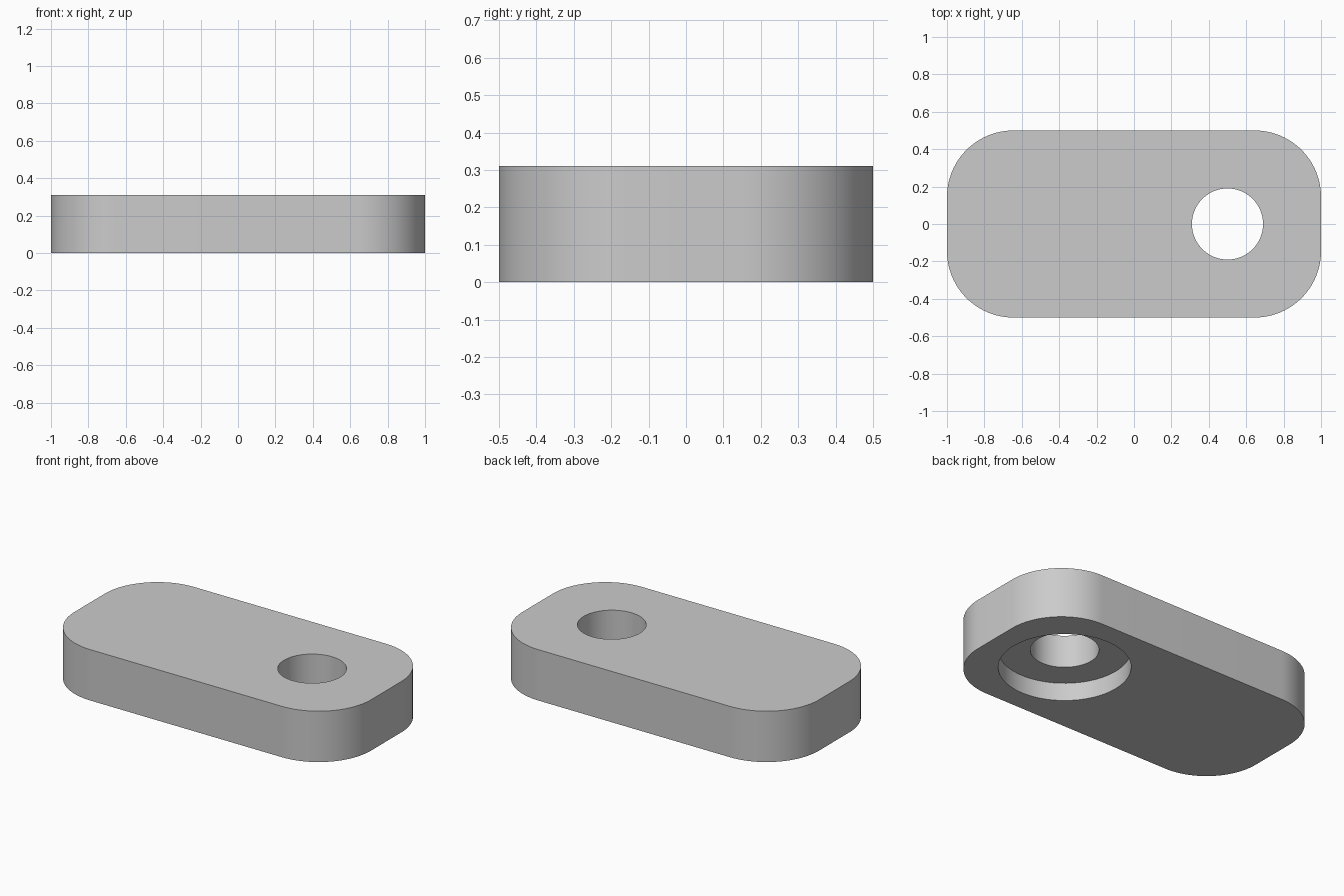
import bpy
import bmesh
from math import sin, cos, tau, radians

cube = bpy.data.objects.get("Cube")
if cube:
    bpy.data.objects.remove(cube, do_unlink=True)

LENGTH, WIDTH, HEIGHT = 2.0, 1.0, 0.31
CORNER = 0.355
HOLE_X, HOLE_R = 0.5, 0.19
BORE_R, BORE_DEPTH = 0.367, 0.11

grey = bpy.data.materials.new("plain grey")
grey.use_nodes = True
colour = (0.6, 0.6, 0.6, 1)
grey.diffuse_color = colour
grey.node_tree.nodes["Principled BSDF"].inputs["Base Color"].default_value = colour


def prism(name, outline, z0, z1):
    """Extrude a closed outline from z0 to z1."""
    bm = bmesh.new()
    face = bm.faces.new([bm.verts.new((x, y, z0)) for x, y in outline])
    top = bmesh.ops.extrude_face_region(bm, geom=[face])["geom"]
    verts = [v for v in top if isinstance(v, bmesh.types.BMVert)]
    bmesh.ops.translate(bm, verts=verts, vec=(0, 0, z1 - z0))
    bmesh.ops.recalc_face_normals(bm, faces=bm.faces)
    mesh = bpy.data.meshes.new(name)
    bm.to_mesh(mesh)
    bm.free()
    mesh.materials.append(grey)
    obj = bpy.data.objects.new(name, mesh)
    bpy.context.collection.objects.link(obj)
    return obj


def arc(cx, cy, r, start, sweep, steps):
    return [(cx + r * cos(start + sweep * i / steps),
             cy + r * sin(start + sweep * i / steps)) for i in range(steps + 1)]


def circle(r):
    return arc(HOLE_X, 0, r, 0, tau, 96)[:-1]


# Plate with rounded corners
outline = []
for i, (sx, sy) in enumerate([(1, 1), (-1, 1), (-1, -1), (1, -1)]):
    outline += arc(sx * (LENGTH / 2 - CORNER), sy * (WIDTH / 2 - CORNER),
                   CORNER, i * tau / 4, tau / 4, 24)
plate = prism("plate", outline, 0, HEIGHT)

# Through hole and the wider recess in the underside
cutters = [prism("recess_cutter", circle(BORE_R), -0.1, BORE_DEPTH),
           prism("hole_cutter", circle(HOLE_R), -0.2, HEIGHT + 0.1)]
for cutter in cutters:
    mod = plate.modifiers.new(cutter.name, "BOOLEAN")
    mod.operation = "DIFFERENCE"
    mod.solver = "EXACT"
    mod.object = cutter
    cutter.hide_render = True

# Bake the cuts, then remove the cutters
bpy.ops.object.select_all(action="DESELECT")
plate.select_set(True)
bpy.context.view_layer.objects.active = plate
for cutter in cutters:
    bpy.ops.object.modifier_apply(modifier=cutter.name)
    bpy.data.objects.remove(cutter, do_unlink=True)

# Smooth walls with crisp rims
bpy.ops.object.shade_smooth_by_angle(angle=radians(30))
